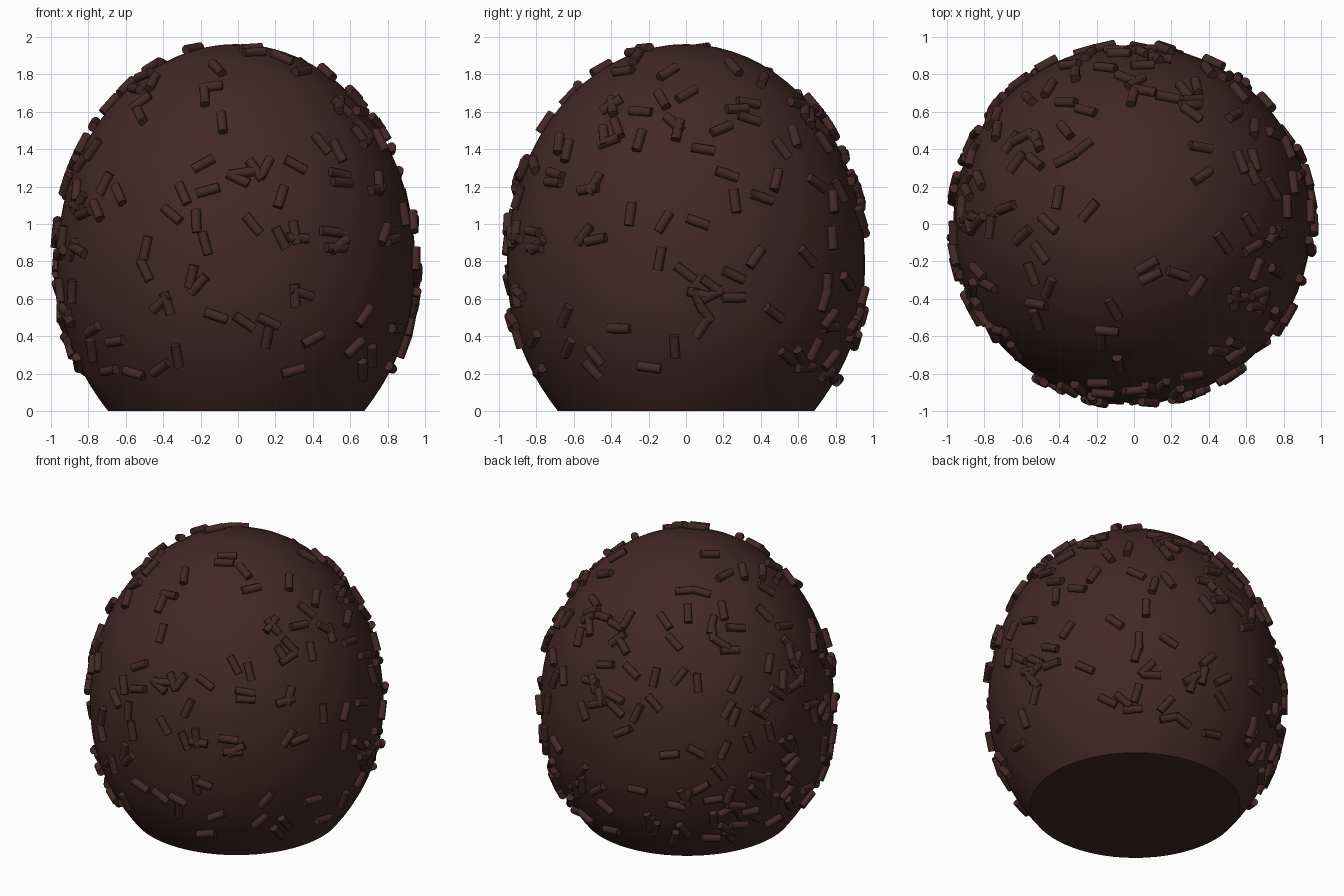
import bpy, bmesh, math, random
from mathutils import Vector, Matrix

if "Cube" in bpy.data.objects:
    bpy.data.objects.remove(bpy.data.objects["Cube"])

random.seed(11)

chocolate = bpy.data.materials.new("dark chocolate")
chocolate.diffuse_color = (0.058, 0.021, 0.021, 1)
chocolate.use_nodes = True
chocolate.node_tree.nodes["Principled BSDF"].inputs["Base Color"].default_value = chocolate.diffuse_color

CX, CZ, A, C_TOP = -0.01, 0.80, 0.957, 1.162   # egg-shaped ball, cut flat at z = 0


def radius(z):
    if z >= CZ:
        return A * math.sqrt(max(0, 1 - ((z - CZ) / C_TOP) ** 2))
    t = (CZ - z) / CZ
    return A - (A - 0.685) * t ** 2.3


def surface(z, ang):
    """Point and outward normal on the ball."""
    r, e = radius(z), 0.004
    slope = (radius(z + e) - radius(z - e)) / (2 * e)
    n = Vector((math.cos(ang), math.sin(ang), -slope)).normalized()
    return Vector((CX + r * math.cos(ang), r * math.sin(ang), z)), n


def finish(bm, name):
    me = bpy.data.meshes.new(name)
    bmesh.ops.recalc_face_normals(bm, faces=bm.faces[:])
    bm.to_mesh(me)
    bm.free()
    ob = bpy.data.objects.new(name, me)
    bpy.context.collection.objects.link(ob)
    me.materials.append(chocolate)
    bpy.ops.object.select_all(action='DESELECT')
    bpy.context.view_layer.objects.active = ob
    ob.select_set(True)
    return ob


# Ball: lathed profile, closed by a flat base
SEG = 64
zs = [CZ * i / 12 for i in range(12)]
zs += [CZ + C_TOP * math.sin(math.pi / 2 * i / 18) for i in range(18)]
bm = bmesh.new()
rings = []
for z in zs:
    r = radius(z)
    rings.append([bm.verts.new((CX + r * math.cos(2 * math.pi * k / SEG),
                                r * math.sin(2 * math.pi * k / SEG), z)) for k in range(SEG)])
for lo, hi in zip(rings, rings[1:]):
    for k in range(SEG):
        j = (k + 1) % SEG
        bm.faces.new((lo[k], lo[j], hi[j], hi[k]))
top = bm.verts.new((CX, 0, CZ + C_TOP))
for k in range(SEG):
    bm.faces.new((rings[-1][k], rings[-1][(k + 1) % SEG], top))
bm.faces.new(rings[0][::-1])
finish(bm, "ball")
bpy.ops.object.shade_smooth_by_angle(angle=math.radians(50))

# Sprinkles: short rods lying flat on the surface, denser on the back and left
bm = bmesh.new()
count = 0
while count < 250:
    z = random.uniform(0.17, 1.958)
    ang = random.uniform(0, 2 * math.pi)
    p, n = surface(z, ang)
    density = 0.65 + 0.25 * p.y - 0.08 * p.x
    if z > 1.75 and p.y < 0.3:
        density *= 0.7
    if random.random() > density:
        continue
    side = n.orthogonal().normalized()
    along = Matrix.Rotation(random.uniform(0, math.pi), 3, n) @ side
    across = n.cross(along)
    m = Matrix((across, n, along)).transposed().to_4x4()
    m.translation = p + n * 0.013
    bmesh.ops.create_cone(bm, cap_ends=True, segments=10, radius1=0.026, radius2=0.026,
                          depth=0.125, matrix=m)
    count += 1
finish(bm, "sprinkles")
bpy.ops.object.shade_smooth_by_angle(angle=math.radians(40))
